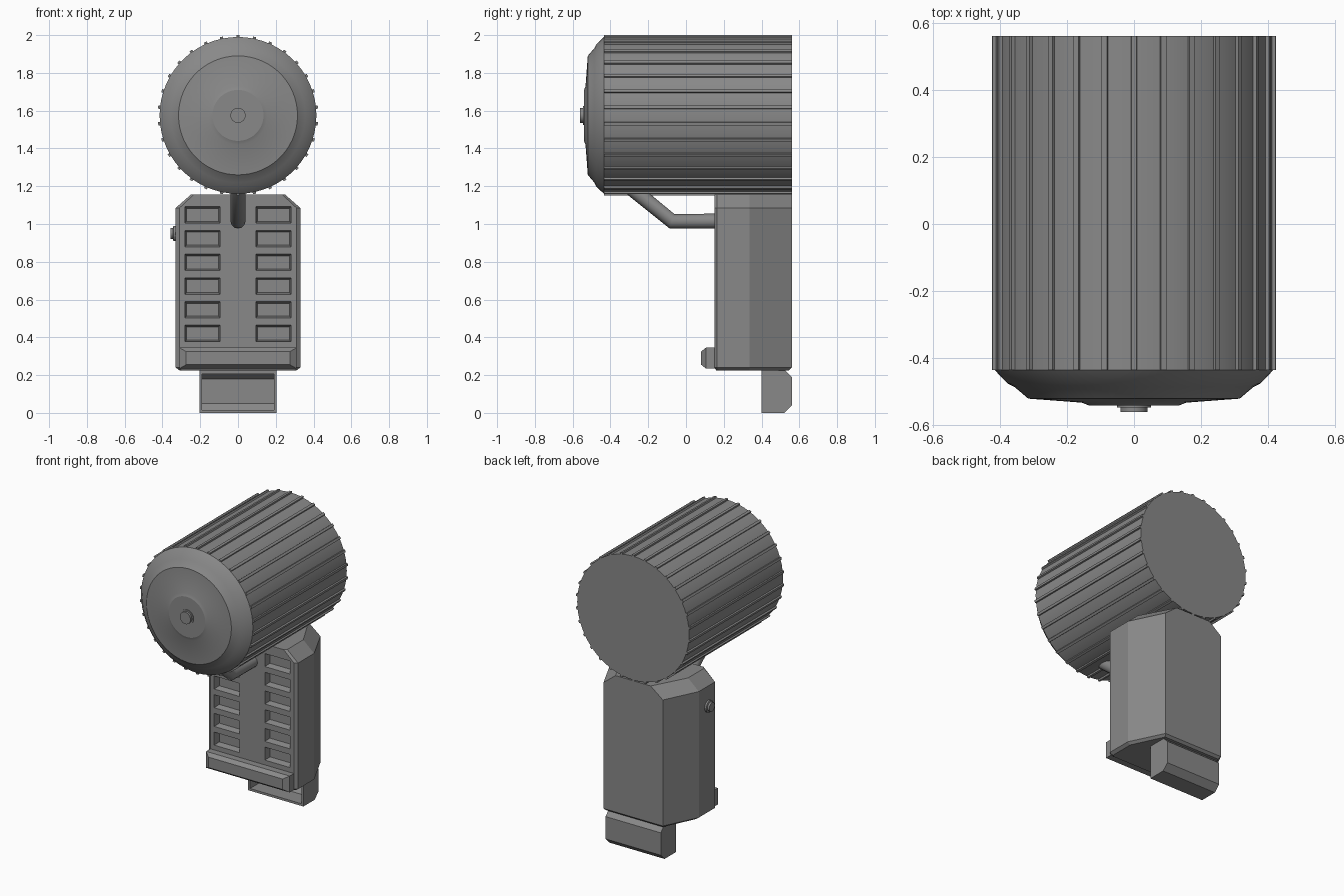
import bpy, math
from mathutils import Matrix, Vector

if "Cube" in bpy.data.objects:
    bpy.data.objects.remove(bpy.data.objects["Cube"])

grey = bpy.data.materials.new("dark grey")
grey.diffuse_color = (0.25, 0.25, 0.25, 1)
grey.use_nodes = True
grey.node_tree.nodes["Principled BSDF"].inputs["Base Color"].default_value = grey.diffuse_color
AXIS_Z = 1.575


def mesh(name, verts, faces, smooth=False):
    me = bpy.data.meshes.new(name)
    me.from_pydata(verts, [], faces)
    ob = bpy.data.objects.new(name, me)
    bpy.context.collection.objects.link(ob)
    me.materials.append(grey)
    bpy.ops.object.select_all(action='DESELECT')
    bpy.context.view_layer.objects.active = ob
    ob.select_set(True)
    bpy.ops.object.mode_set(mode='EDIT')
    bpy.ops.mesh.select_all(action='SELECT')
    bpy.ops.mesh.normals_make_consistent(inside=False)
    bpy.ops.object.mode_set(mode='OBJECT')
    if smooth:
        bpy.ops.object.shade_smooth_by_angle(angle=math.radians(20))
    return ob


def loft(name, rings, smooth=False):
    """Skin equal-length closed rings and cap both ends."""
    n = len(rings[0])
    faces = [tuple(range(n)), tuple(range(n * (len(rings) - 1), n * len(rings)))]
    for r in range(len(rings) - 1):
        for i in range(n):
            j = (i + 1) % n
            faces.append((r * n + i, r * n + j, (r + 1) * n + j, (r + 1) * n + i))
    return mesh(name, [v for ring in rings for v in ring], faces, smooth)


def lathe(name, profile, seg, matrix):
    """Turn (radius, height) points around the local z axis."""
    rings = [[matrix @ Vector((r * math.cos(2 * math.pi * i / seg),
                               r * math.sin(2 * math.pi * i / seg), h))
              for i in range(seg)] for r, h in profile]
    return loft(name, rings, True)


def rect_y(x0, x1, z0, z1, y):
    return [(x0, y, z0), (x1, y, z0), (x1, y, z1), (x0, y, z1)]


# Drum with stepped front cap; local z runs toward the front
front = Matrix.Translation((0, 0, AXIS_Z)) @ Matrix.Rotation(math.pi / 2, 4, 'X')
lathe("drum", [(0.415, -0.56), (0.415, 0.435), (0.376, 0.475), (0.356, 0.485),
               (0.315, 0.52), (0.155, 0.532), (0.135, 0.54)], 60, front)
lathe("cap_knob", [(0.05, 0.535), (0.05, 0.546), (0.04, 0.546), (0.04, 0.56)], 24, front)

# Ribs around the drum
for k in range(30):
    turn = Matrix.Translation((0, 0, AXIS_Z)) @ Matrix.Rotation(math.radians(12 * k), 4, 'Y')
    rings = [[turn @ Vector((x, y, z)) for x, z in
              ((-0.010, 0.405), (-0.008, 0.425), (0.008, 0.425), (0.010, 0.405))]
             for y in (-0.435, 0.56)]
    loft("drum_rib", rings)


# Grip body
def plan(z, xf, xs, xb, y0, y1):
    right = [(xf, y0, z), (xs, y0 + 0.015, z), (xs, 0.335, z), (xb, y1, z)]
    return right + [(-x, y, z) for x, y, z in reversed(right)]


body = loft("grip_body", [plan(0.225, 0.295, 0.31, 0.21, 0.16, 0.545),
                          plan(0.24, 0.31, 0.33, 0.22, 0.15, 0.56),
                          plan(1.085, 0.31, 0.33, 0.22, 0.15, 0.56),
                          plan(1.155, 0.235, 0.25, 0.13, 0.15, 0.56)])

# Recessed slots in two columns on the front
for side in (-1, 1):
    for row in range(6):
        x, z = side * 0.188, 1.048 - row * 0.1255
        rings = [rect_y(x - w, x + w, z - h, z + h, y) for w, h, y in
                 ((0.096, 0.046, 0.14), (0.084, 0.034, 0.19))]
        cutter = loft("slot_cutter", rings)
        cutter.hide_render = True
        cutter.hide_set(True)
        mod = body.modifiers.new("slot", 'BOOLEAN')
        mod.operation, mod.solver, mod.object = 'DIFFERENCE', 'EXACT', cutter

# Finger ledge at the bottom of the grip
loft("finger_ledge", [rect_y(-0.31, 0.31, 0.235, 0.345, 0.155),
                      rect_y(-0.31, 0.31, 0.235, 0.345, 0.105),
                      rect_y(-0.275, 0.275, 0.255, 0.325, 0.08)])

# Foot: C-shaped shell open to the front, with two end plates
outer = [(0.40, 0.23), (0.40, 0), (0.52, 0), (0.56, 0.04), (0.56, 0.19), (0.52, 0.23)]
shell = [(0.40, 0.0), (0.52, 0.0), (0.56, 0.04), (0.56, 0.19), (0.52, 0.23), (0.40, 0.23),
         (0.40, 0.205), (0.51, 0.205), (0.54, 0.18), (0.54, 0.05), (0.51, 0.015), (0.40, 0.015)]
loft("foot_shell", [[(x, y, z) for y, z in shell] for x in (-0.19, 0.19)])
for s in (-1, 1):
    loft("foot_end_plate", [[(s * x, y, z) for y, z in outer] for x in (0.19, 0.205)])

# Bent strut between grip and drum
cu = bpy.data.curves.new("strut", 'CURVE')
cu.dimensions, cu.bevel_depth, cu.bevel_resolution = '3D', 0.04, 4
cu.use_fill_caps = True
sp = cu.splines.new('POLY')
path = [(0, 0.17, 1.015), (0, -0.075, 1.015), (0, -0.29, 1.19)]
sp.points.add(len(path) - 1)
for p, co in zip(sp.points, path):
    p.co = (*co, 1)
cu.materials.append(grey)
bpy.context.collection.objects.link(bpy.data.objects.new("strut", cu))

# Side button
left = Matrix.Translation((0, 0.235, 0.95)) @ Matrix.Rotation(-math.pi / 2, 4, 'Y')
lathe("side_button", [(0.04, 0.32), (0.04, 0.342), (0.03, 0.345), (0.03, 0.358)], 16, left)
